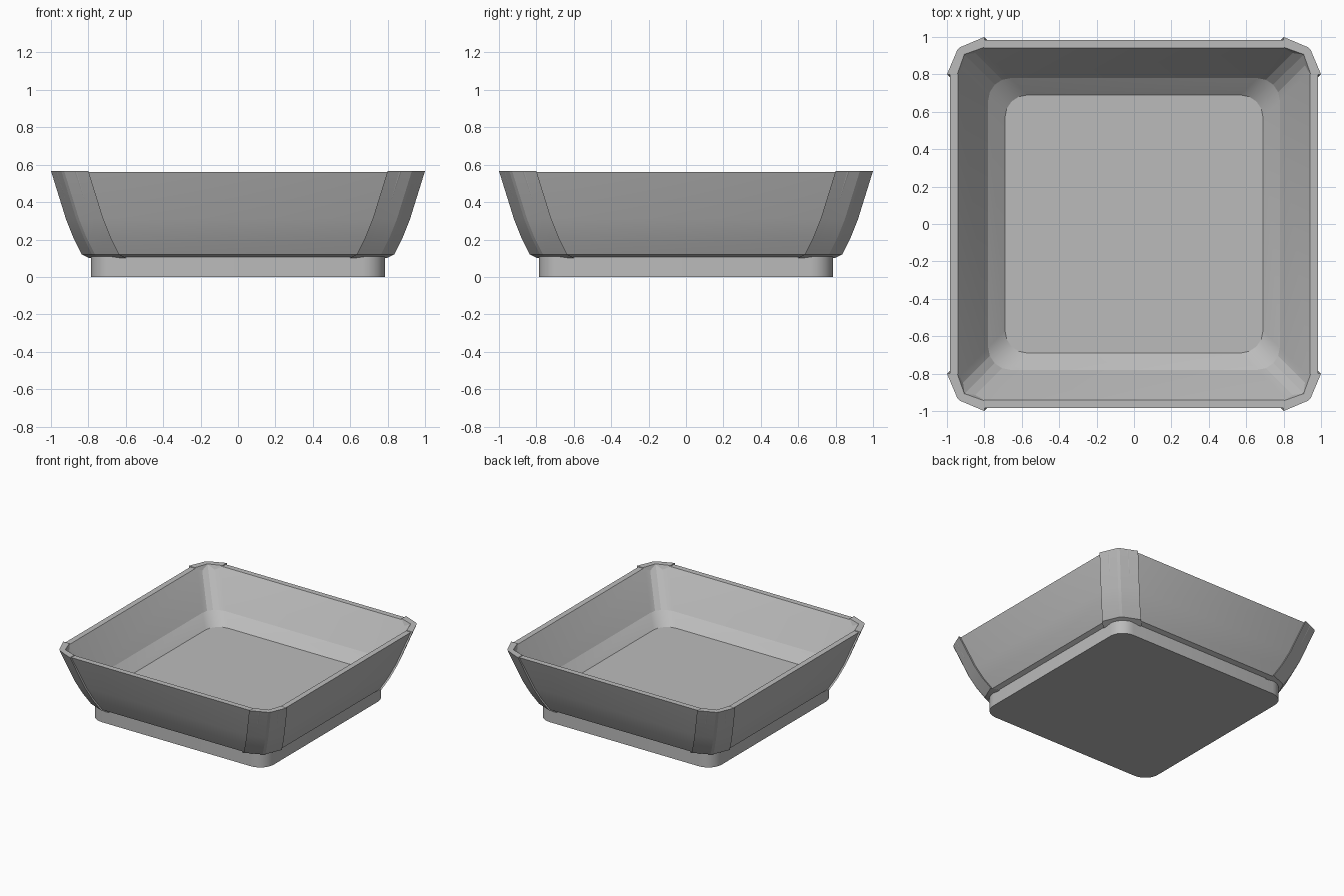
import bpy, bmesh, math

if "Cube" in bpy.data.objects:
    bpy.data.objects.remove(bpy.data.objects["Cube"])

grey = bpy.data.materials.new("grey")
grey.diffuse_color = (0.5, 0.5, 0.5, 1)
grey.use_nodes = True
grey.node_tree.nodes["Principled BSDF"].inputs["Base Color"].default_value = grey.diffuse_color


def rounded_square(w, r, z, segs=4):
    """Square outline of half width w with corner radius r."""
    pts = []
    for q in range(4):
        cx = (w - r) * (1 if q in (0, 3) else -1)
        cy = (w - r) * (1 if q < 2 else -1)
        for i in range(segs + 1):
            a = math.radians(90 * (q + i / segs))
            pts.append((cx + r * math.cos(a), cy + r * math.sin(a), z))
    return pts


def loft(name, rings, angle):
    """Join equal outlines into a closed solid with capped ends."""
    bm = bmesh.new()
    loops = [[bm.verts.new(p) for p in ring] for ring in rings]
    n = len(loops[0])
    for a, b in zip(loops, loops[1:]):
        for i in range(n):
            j = (i + 1) % n
            bm.faces.new((a[i], a[j], b[j], b[i]))
    bm.faces.new(loops[0][::-1])
    bm.faces.new(loops[-1])
    bmesh.ops.recalc_face_normals(bm, faces=bm.faces)
    mesh = bpy.data.meshes.new(name)
    bm.to_mesh(mesh)
    bm.free()
    mesh.materials.append(grey)
    ob = bpy.data.objects.new(name, mesh)
    bpy.context.collection.objects.link(ob)
    bpy.ops.object.select_all(action='DESELECT')
    ob.select_set(True)
    bpy.context.view_layer.objects.active = ob
    bpy.ops.object.shade_smooth_by_angle(angle=math.radians(angle))
    return ob


# Base plinth under the tray
loft("foot", [rounded_square(0.785, 0.12, z, 6) for z in (0, 0.108)], 30)

# Tray: outer wall up, over the rim, down the inner wall to the floor
tray_profile = [
    (0.775, 0.15, 0.102), (0.82, 0.19, 0.12), (0.865, 0.19, 0.21),
    (0.905, 0.19, 0.31), (0.985, 0.19, 0.562),
    (0.94, 0.12, 0.562), (0.78, 0.12, 0.30), (0.69, 0.12, 0.22),
]
loft("tray", [rounded_square(*p) for p in tray_profile], 15)


# Faceted guards wrapped around the four corners
def guard_outline(w, z):
    a, c, d, s, k = w - 0.20, w - 0.055, w - 0.07, w - 0.055, w - 0.093
    return [(w, a, z), (c, d, z), (d, c, z), (a, w, z),
            (a, s, z), (k, k, z), (s, a, z)]


guard_profile = [(0.795, 0.10), (0.835, 0.12), (0.88, 0.21),
                 (0.92, 0.31), (1.0, 0.567)]
for q in range(4):
    guard = loft("corner_guard", [guard_outline(*p) for p in guard_profile], 15)
    guard.rotation_euler.z = q * math.pi / 2
